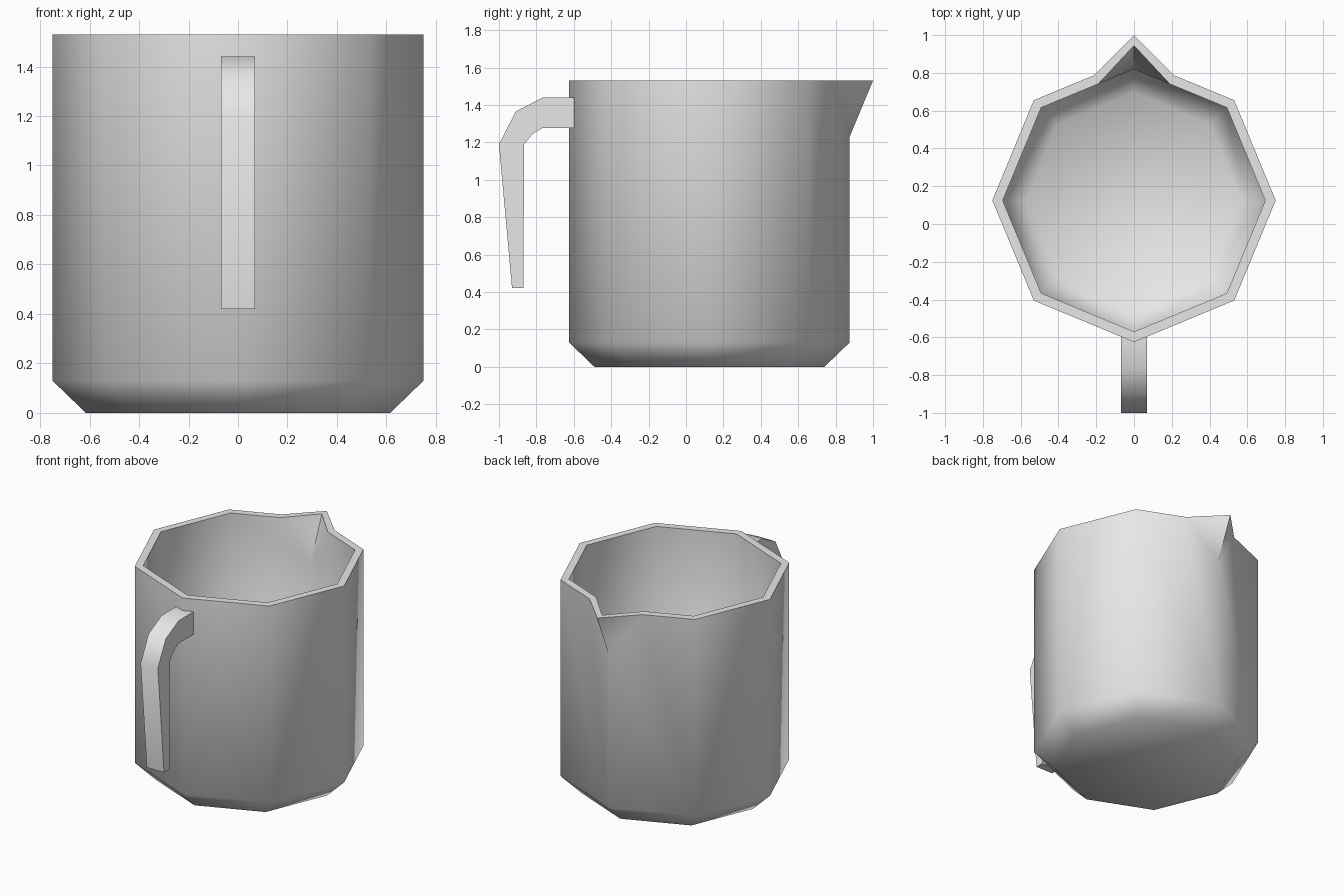
import bpy, bmesh, math

if "Cube" in bpy.data.objects:
    bpy.data.objects.remove(bpy.data.objects["Cube"], do_unlink=True)

grey = bpy.data.materials.new("light_grey")
grey.use_nodes = True
grey.diffuse_color = (0.8, 0.8, 0.8, 1)
grey.node_tree.nodes["Principled BSDF"].inputs["Base Color"].default_value = (0.8, 0.8, 0.8, 1)

CENTRE_Y = 0.125
HEIGHT = 1.53
SIDES = 8
BACK = 2  # index of the corner that carries the spout


def finish(bm, name):
    bmesh.ops.recalc_face_normals(bm, faces=bm.faces)
    mesh = bpy.data.meshes.new(name)
    bm.to_mesh(mesh)
    bm.free()
    obj = bpy.data.objects.new(name, mesh)
    bpy.context.collection.objects.link(obj)
    mesh.materials.append(grey)
    bpy.ops.object.select_all(action="DESELECT")
    obj.select_set(True)
    bpy.context.view_layer.objects.active = obj
    bpy.ops.object.shade_smooth_by_angle(angle=math.radians(50))
    return obj


def ring(bm, radius, z):
    step = 2 * math.pi / SIDES
    return [bm.verts.new((radius * math.cos(k * step),
                          CENTRE_Y + radius * math.sin(k * step), z))
            for k in range(SIDES)]


def wall(bm, radius, floor_radius, floor_z, chamfer_z, spout_x, side_y, tip_y):
    """One skin of the jug with its spout; returns the rim loop."""
    floor = ring(bm, floor_radius, floor_z)
    low = ring(bm, radius, chamfer_z)
    top = ring(bm, radius, HEIGHT)
    bm.faces.new(floor)

    # The back corner drops to the spout root, with a tip pulled out above it
    root = top[BACK]
    root.co.z = 1.23
    tip = bm.verts.new((0, tip_y, HEIGHT))
    left = bm.verts.new((spout_x, side_y, HEIGHT))
    right = bm.verts.new((-spout_x, side_y, HEIGHT))

    for k in range(SIDES):
        n = (k + 1) % SIDES
        bm.faces.new((floor[k], floor[n], low[n], low[k]))
        upper = [top[n], top[k]]
        if n == BACK:
            upper = [root, left, top[k]]
        elif k == BACK:
            upper = [top[n], right, root]
        bm.faces.new([low[k], low[n]] + upper)
    bm.faces.new((root, tip, left))
    bm.faces.new((root, right, tip))
    return top[:BACK] + [left, tip, right] + top[BACK + 1:]


# Jug body: outer skin, inner skin and the flat rim joining them
bm = bmesh.new()
outer = wall(bm, 0.75, 0.615, 0, 0.13, 0.21, 0.788, 1.0)
inner = wall(bm, 0.695, 0.57, 0.055, 0.16, 0.19, 0.741, 0.945)
for k in range(len(outer)):
    n = (k + 1) % len(outer)
    bm.faces.new((outer[k], outer[n], inner[n], inner[k]))
finish(bm, "jug_body")

# Handle: side profile (y, z) extruded across x
profile = [(-0.6, 1.44), (-0.765, 1.44), (-0.91, 1.365), (-1.0, 1.19),
           (-0.93, 0.42), (-0.87, 0.42), (-0.865, 1.19), (-0.82, 1.245),
           (-0.765, 1.278), (-0.6, 1.278)]
HALF_WIDTH = 0.068
bm = bmesh.new()
side = bm.faces.new([bm.verts.new((-HALF_WIDTH, y, z)) for y, z in profile])
grown = bmesh.ops.extrude_face_region(bm, geom=[side])["geom"]
bmesh.ops.translate(bm, vec=(2 * HALF_WIDTH, 0, 0),
                    verts=[g for g in grown if isinstance(g, bmesh.types.BMVert)])
finish(bm, "handle")
